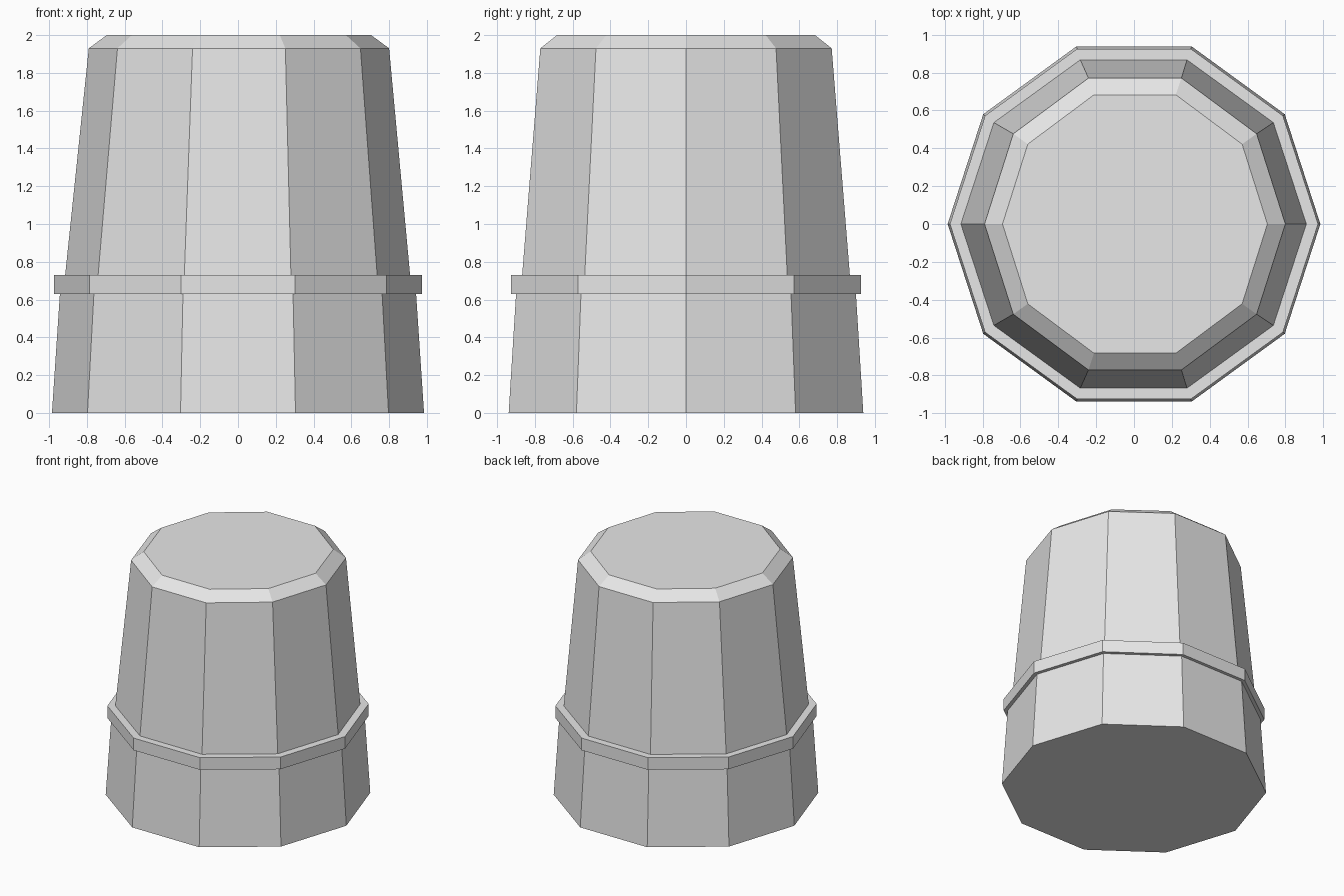
import bpy, bmesh
from math import cos, sin, tau

SIDES = 10

cube = bpy.data.objects.get("Cube")
if cube:
    bpy.data.objects.remove(cube, do_unlink=True)

grey = bpy.data.materials.new("light_grey")
grey.use_nodes = True
grey.diffuse_color = (0.8, 0.8, 0.8, 1)
grey.node_tree.nodes["Principled BSDF"].inputs["Base Color"].default_value = (0.8, 0.8, 0.8, 1)


def loft(name, rings, closed_loop=False):
    """Join ten-sided rings (x radius, y radius, z, x centre) into a solid."""
    bm = bmesh.new()
    loops = []
    for rx, ry, z, cx in rings:
        angles = [tau * i / SIDES for i in range(SIDES)]
        loops.append([bm.verts.new((cx + rx * cos(a), ry * sin(a), z)) for a in angles])
    pairs = list(zip(loops, loops[1:]))
    if closed_loop:
        pairs.append((loops[-1], loops[0]))
    else:
        bm.faces.new(loops[0])
        bm.faces.new(loops[-1])
    for low, high in pairs:
        for i in range(SIDES):
            j = (i + 1) % SIDES
            bm.faces.new((low[i], low[j], high[j], high[i]))
    bmesh.ops.recalc_face_normals(bm, faces=bm.faces)
    mesh = bpy.data.meshes.new(name)
    bm.to_mesh(mesh)
    bm.free()
    mesh.materials.append(grey)
    obj = bpy.data.objects.new(name, mesh)
    bpy.context.collection.objects.link(obj)
    return obj


# Tapered body with a chamfered top
loft("body", [
    (0.985, 0.987, 0, 0),
    (0.943, 0.946, 0.63, 0),
    (0.913, 0.912, 0.73, -0.002),
    (0.795, 0.811, 1.93, 0.005),
    (0.70, 0.718, 2, 0.005),
])

# Raised band around the body
loft("band", [
    (0.94, 0.943, 0.63, 0),
    (0.973, 0.973, 0.63, 0),
    (0.973, 0.973, 0.73, 0),
    (0.90, 0.90, 0.73, 0),
], closed_loop=True)
